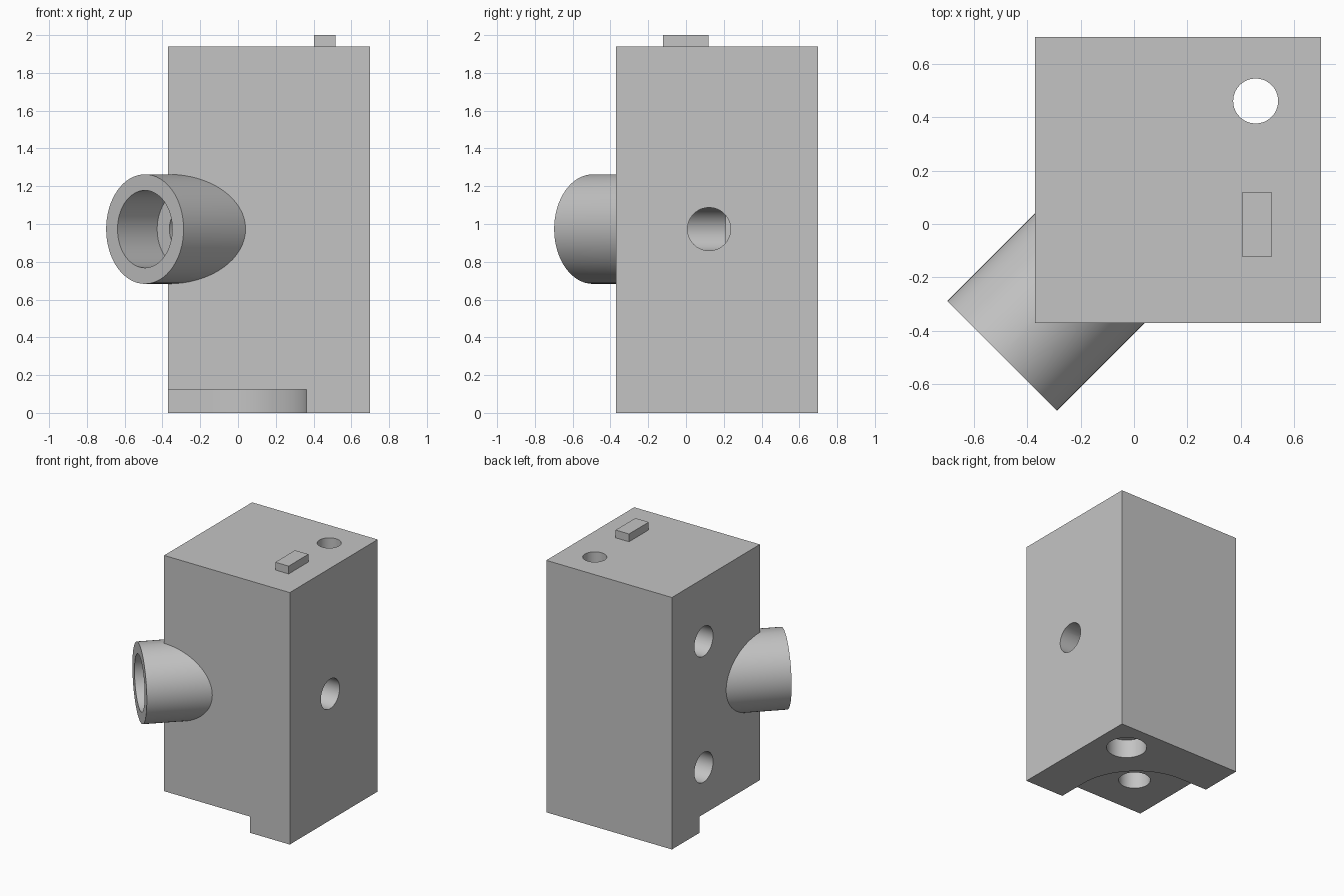
import bpy, bmesh, math
from mathutils import Vector

if "Cube" in bpy.data.objects:
    bpy.data.objects.remove(bpy.data.objects["Cube"], do_unlink=True)

LOW, HIGH, TOP = -0.37, 0.70, 1.94      # body extents
MID = 0.973                             # height of the angled port
BORE = 0.114                            # common passage radius

grey = bpy.data.materials.new("plain_grey")
grey.use_nodes = True
grey.diffuse_color = (0.55, 0.55, 0.55, 1)
grey.node_tree.nodes["Principled BSDF"].inputs["Base Color"].default_value = grey.diffuse_color


def finish(name, bm):
    bmesh.ops.recalc_face_normals(bm, faces=bm.faces)
    mesh = bpy.data.meshes.new(name)
    bm.to_mesh(mesh)
    bm.free()
    mesh.materials.append(grey)
    obj = bpy.data.objects.new(name, mesh)
    bpy.context.collection.objects.link(obj)
    return obj


def prism(name, outline, z0, z1):
    bm = bmesh.new()
    face = bm.faces.new([bm.verts.new((x, y, z0)) for x, y in outline])
    grown = bmesh.ops.extrude_face_region(bm, geom=[face])["geom"]
    verts = [v for v in grown if isinstance(v, bmesh.types.BMVert)]
    bmesh.ops.translate(bm, verts=verts, vec=(0, 0, z1 - z0))
    return finish(name, bm)


def box(name, x0, x1, y0, y1, z0, z1):
    return prism(name, [(x0, y0), (x1, y0), (x1, y1), (x0, y1)], z0, z1)


def rod(name, start, end, radius):
    start, end = Vector(start), Vector(end)
    axis = end - start
    bm = bmesh.new()
    bmesh.ops.create_cone(bm, cap_ends=True, segments=64, radius1=radius,
                          radius2=radius, depth=axis.length)
    obj = finish(name, bm)
    turn = axis.to_track_quat('Z', 'Y').to_matrix().to_4x4()
    turn.translation = (start + end) / 2
    obj.data.transform(turn)
    return obj


def combine(target, tool, operation):
    bpy.ops.object.select_all(action='DESELECT')
    bpy.context.view_layer.objects.active = target
    target.select_set(True)
    mod = target.modifiers.new("combine", 'BOOLEAN')
    mod.operation, mod.solver, mod.object = operation, 'EXACT', tool
    bpy.ops.object.modifier_apply(modifier=mod.name)
    bpy.data.objects.remove(tool, do_unlink=True)


def diagonal(d):
    return (d, d, MID)


# Block with the angled port tube on its front corner
body = box("valve_body", LOW, HIGH, LOW, HIGH, 0, TOP)
combine(body, rod("port_tube", diagonal(-0.493), diagonal(0), 0.29), 'UNION')

# Rounded notch under the port corner
edge, fillet = 0.363, 0.5
arc = [(edge - fillet + fillet * math.cos(a), edge - fillet + fillet * math.sin(a))
       for a in (math.pi / 2 * i / 24 for i in range(25))]
out = LOW - 0.1
notch = prism("notch", [(out, out), (edge, out)] + arc + [(out, edge)], -0.1, 0.125)
combine(body, notch, 'DIFFERENCE')

# Port socket, its passage, the side elbow and the remaining drillings
drillings = [
    (diagonal(-0.6), diagonal(-0.283), 0.205),
    (diagonal(-0.4), diagonal(0.165), BORE),
    ((HIGH + 0.1, 0.122, MID), (0.122, 0.122, MID), BORE),
    ((-0.03, -0.03, 0), (-0.03, -0.03, 0.6), BORE),
    ((0.455, 0.46, -0.1), (0.455, 0.46, TOP + 0.1), 0.084),
    ((0.455, 0.46, -0.1), (0.455, 0.46, 0.145), 0.144),
]
for z in (TOP / 4, TOP * 3 / 4):
    drillings.append(((LOW - 0.1, 0.313, z), (LOW + 0.45, 0.313, z), BORE))
for start, end, radius in drillings:
    combine(body, rod("drill", start, end, radius), 'DIFFERENCE')

# Small key on the top face
key = box("top_key", 0.403, 0.517, -0.122, 0.118, TOP - 0.02, 2.0)
combine(body, key, 'UNION')

bpy.ops.object.select_all(action='DESELECT')
body.select_set(True)
bpy.context.view_layer.objects.active = body
bpy.ops.object.shade_smooth_by_angle(angle=math.radians(25))
